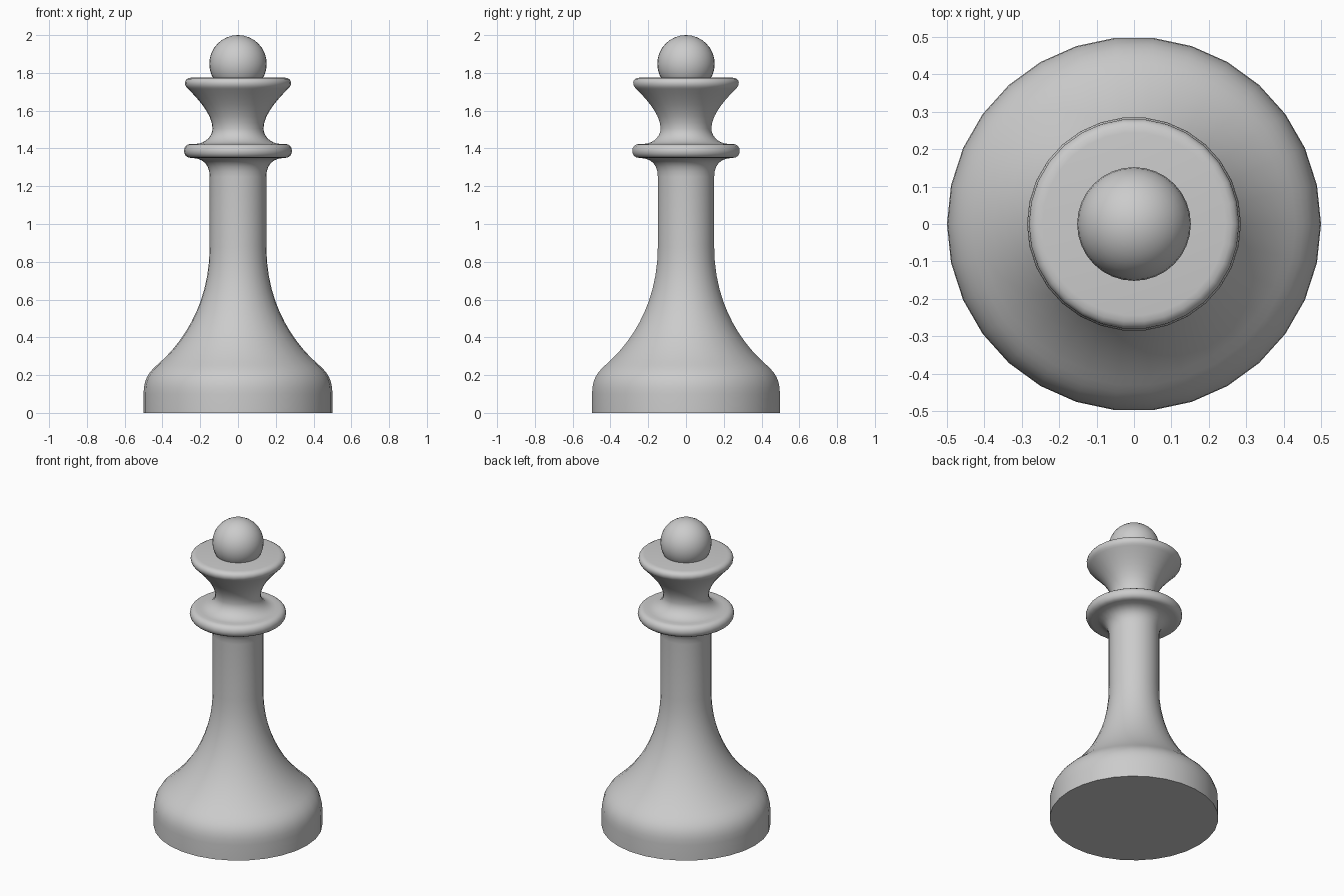
import bpy, bmesh, math
from mathutils import Vector
from mathutils.geometry import interpolate_bezier

if "Cube" in bpy.data.objects:
    bpy.data.objects.remove(bpy.data.objects["Cube"])

SIDES = 30


def bez(p0, h0, h1, p1, n=8):
    """Points along a curve in the (radius, height) half-plane."""
    pts = [Vector((r, 0, z)) for r, z in (p0, h0, h1, p1)]
    return [(p.x, p.z) for p in interpolate_bezier(*pts, n)]


def smooth(ob):
    bpy.ops.object.select_all(action='DESELECT')
    ob.select_set(True)
    bpy.context.view_layer.objects.active = ob
    bpy.ops.object.shade_smooth_by_angle(angle=math.radians(35))


def lathe(name, profile):
    bm = bmesh.new()
    verts = [bm.verts.new((r, 0, z)) for r, z in profile]
    edges = [bm.edges.new(pair) for pair in zip(verts, verts[1:])]
    bmesh.ops.spin(bm, geom=verts + edges, cent=(0, 0, 0), axis=(0, 0, 1),
                   angle=math.tau, steps=SIDES, use_duplicate=False)
    bmesh.ops.remove_doubles(bm, verts=bm.verts, dist=0.0005)
    bmesh.ops.recalc_face_normals(bm, faces=bm.faces)
    mesh = bpy.data.meshes.new(name)
    bm.to_mesh(mesh)
    bm.free()
    ob = bpy.data.objects.new(name, mesh)
    bpy.context.collection.objects.link(ob)
    smooth(ob)
    return ob


# Turned body: foot, flared stem, collar, waist and crown in one profile
profile = [(0, 0), (0.5, 0)]
profile += bez((0.5, 0.1), (0.5, 0.19), (0.465, 0.222), (0.41, 0.27))          # rounded foot
profile += bez((0.41, 0.27), (0.29, 0.38), (0.15, 0.58), (0.15, 0.88), 12)     # flared stem
profile += bez((0.15, 1.25), (0.15, 1.31), (0.18, 1.35), (0.25, 1.35), 7)      # under collar
profile += bez((0.25, 1.35), (0.298, 1.35), (0.298, 1.424), (0.25, 1.424), 9)  # collar rim
profile += bez((0.225, 1.424), (0.18, 1.424), (0.135, 1.46), (0.135, 1.505))   # above collar
profile += bez((0.135, 1.505), (0.135, 1.58), (0.21, 1.66), (0.264, 1.715))    # crown flare
profile += bez((0.264, 1.715), (0.29, 1.735), (0.288, 1.775), (0.245, 1.775))  # crown rim
profile += [(0, 1.775)]
lathe("turned_body", profile)

# Ball on top
bpy.ops.mesh.primitive_uv_sphere_add(segments=32, ring_count=16, radius=0.152,
                                     location=(0, 0, 1.848))
ball = bpy.context.object
ball.name = "top_ball"
smooth(ball)
